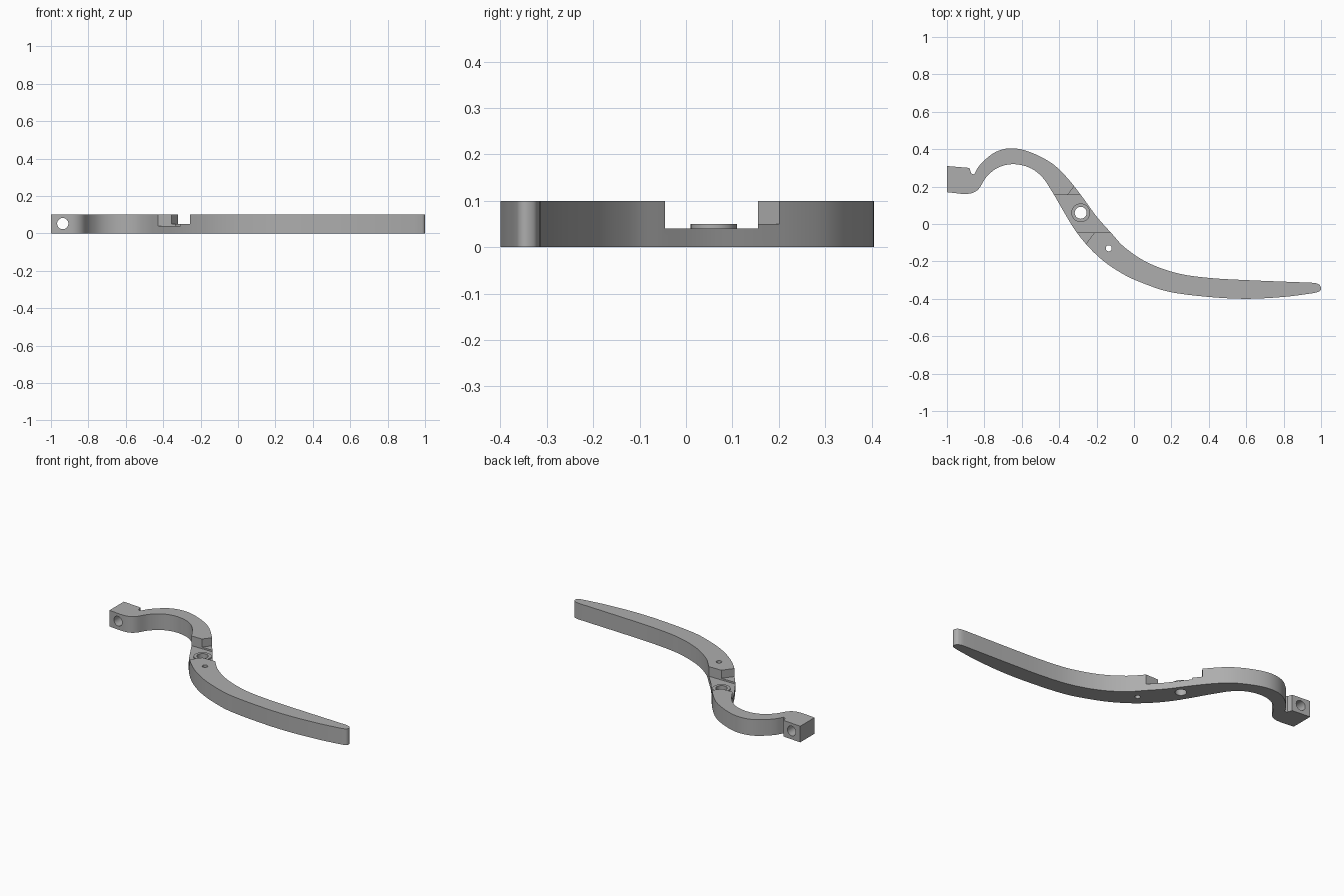
import bpy
import bmesh
from math import radians
from mathutils import Matrix, Vector

HEIGHT = 0.1
PIVOT = Vector((-0.285, 0.06))

cube = bpy.data.objects.get("Cube")
if cube:
    bpy.data.objects.remove(cube, do_unlink=True)

grey = bpy.data.materials.new("plain grey")
grey.use_nodes = True
colour = (0.42, 0.42, 0.42, 1)
grey.diffuse_color = colour
grey.node_tree.nodes["Principled BSDF"].inputs["Base Color"].default_value = colour


def smooth_path(points, steps=5):
    """Run a Catmull-Rom curve through the points."""
    pts = [Vector(p) for p in points]
    pts = [2 * pts[0] - pts[1]] + pts + [2 * pts[-1] - pts[-2]]
    path = []
    for a, b, c, d in zip(pts, pts[1:], pts[2:], pts[3:]):
        for i in range(steps):
            t = i / steps
            path.append(0.5 * (2 * b + (c - a) * t
                               + (2 * a - 5 * b + 4 * c - d) * t ** 2
                               + (3 * b - a - 3 * c + d) * t ** 3))
    return path + [pts[-2]]


def make_object(name, bm):
    bmesh.ops.recalc_face_normals(bm, faces=bm.faces)
    mesh = bpy.data.meshes.new(name)
    bm.to_mesh(mesh)
    bm.free()
    mesh.materials.append(grey)
    obj = bpy.data.objects.new(name, mesh)
    bpy.context.collection.objects.link(obj)
    return obj


def prism(name, outline, bottom, top):
    bm = bmesh.new()
    face = bm.faces.new([bm.verts.new((p[0], p[1], bottom)) for p in outline])
    result = bmesh.ops.extrude_face_region(bm, geom=[face])
    verts = [g for g in result["geom"] if isinstance(g, bmesh.types.BMVert)]
    bmesh.ops.translate(bm, verts=verts, vec=(0, 0, top - bottom))
    return make_object(name, bm)


def cylinder(name, centre, radius, depth, turn=0):
    bm = bmesh.new()
    matrix = Matrix.Translation(centre) @ Matrix.Rotation(radians(turn), 4, "X")
    bmesh.ops.create_cone(bm, cap_ends=True, segments=40, radius1=radius,
                          radius2=radius, depth=depth, matrix=matrix)
    return make_object(name, bm)


def combine(target, tool, operation="DIFFERENCE"):
    tool.hide_render = True
    mod = target.modifiers.new(tool.name, "BOOLEAN")
    mod.object = tool
    mod.operation = operation
    mod.solver = "EXACT"
    bpy.context.view_layer.objects.active = target
    bpy.ops.object.modifier_apply(modifier=mod.name)
    bpy.data.objects.remove(tool, do_unlink=True)


# Lever outline: end block, back edge, rounded tip, front edge
block = [(-1, 0.17), (-1, 0.31), (-0.88, 0.3), (-0.87, 0.27)]
back_edge = smooth_path([
    (-0.855, 0.265), (-0.82, 0.32), (-0.74, 0.385), (-0.65, 0.405),
    (-0.55, 0.382), (-0.44, 0.325), (-0.36, 0.25), (-0.28, 0.15),
    (-0.2, 0.04), (-0.12, -0.05), (-0.05, -0.125), (0.07, -0.205),
    (0.23, -0.263), (0.4, -0.288), (0.6, -0.3), (0.95, -0.314)])
tip = smooth_path([(0.97, -0.316), (0.992, -0.325), (1, -0.345),
                   (0.992, -0.36), (0.97, -0.367)])
front_edge = smooth_path([
    (0.95, -0.371), (0.8, -0.39), (0.6, -0.4), (0.4, -0.39), (0.2, -0.365),
    (0.07, -0.325), (-0.06, -0.267), (-0.19, -0.175), (-0.31, -0.04),
    (-0.43, 0.16), (-0.49, 0.25), (-0.56, 0.302), (-0.65, 0.32),
    (-0.73, 0.3), (-0.79, 0.25), (-0.83, 0.188), (-0.87, 0.164), (-0.92, 0.161)])
lever = prism("lever", block + back_edge + tip + front_edge, 0, HEIGHT)

# Pivot recess with a shallower angled relief on each side
low, high, middle = -0.045, 0.155, -0.283
combine(lever, prism("recess_cutter", [(-0.7, low), (0.1, low), (0.1, high),
                                       (-0.7, high)], 0.04, 0.2))
relief = [(-0.355, high), (-0.295, 0.235), (-0.1, 0.235),
          (-0.1, 0.1), (-0.355, 0.1)]
opposite = [(2 * middle - x, low + high - y) for x, y in relief]
for outline in (relief, opposite):
    combine(lever, prism("relief_cutter", outline, 0.05, 0.2))

# Raised ring round the pivot
combine(lever, cylinder("boss", (*PIVOT, 0.035), 0.05, 0.03), "UNION")

# Pivot hole, small pin hole and cross hole in the end block
combine(lever, cylinder("pivot_cutter", (*PIVOT, 0), 0.032, 0.4))
combine(lever, cylinder("pin_cutter", (-0.135, -0.13, 0), 0.016, 0.4))
combine(lever, cylinder("cross_cutter", (-0.937, 0.24, 0.052), 0.03, 0.4, 90))

bpy.ops.object.select_all(action="DESELECT")
lever.select_set(True)
bpy.context.view_layer.objects.active = lever
bpy.ops.object.shade_smooth_by_angle(angle=radians(30))
